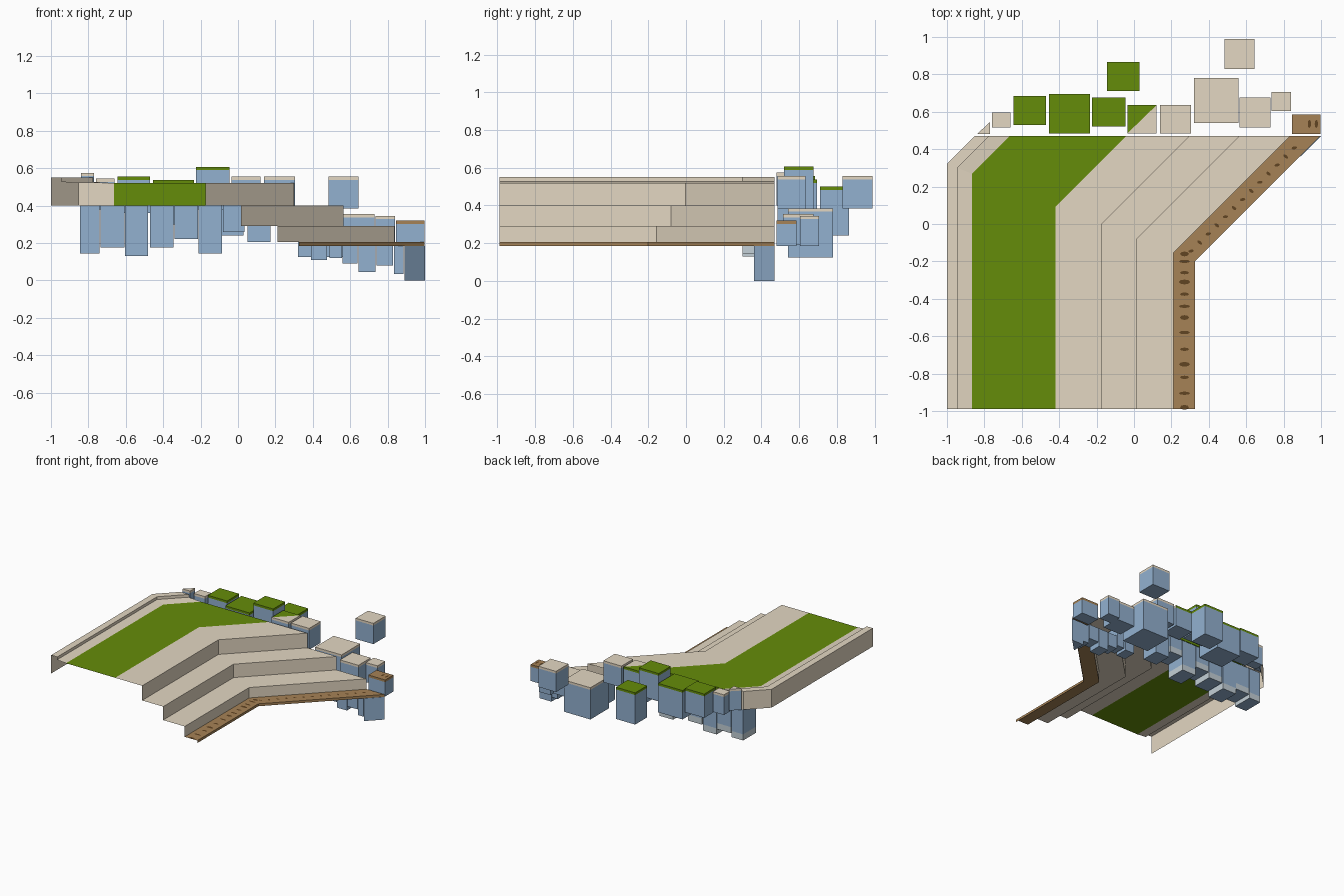
import bpy, bmesh, math

if "Cube" in bpy.data.objects:
    bpy.data.objects.remove(bpy.data.objects["Cube"])


def mat(name, col):
    m = bpy.data.materials.new(name)
    m.diffuse_color = (*col, 1)
    m.use_nodes = True
    m.node_tree.nodes["Principled BSDF"].inputs["Base Color"].default_value = m.diffuse_color
    return m


STONE = mat("beige stone", (0.77, 0.68, 0.54))
GRASS = mat("grass green", (0.13, 0.265, 0.003))
DIRT = mat("brown dirt", (0.38, 0.225, 0.092))
PEBBLE = mat("dark brown", (0.12, 0.058, 0.016))
BLUE = mat("blue rock", (0.29, 0.44, 0.63))
PALE = mat("pale rock", (0.55, 0.63, 0.68))


def finish(name, bm, mats):
    me = bpy.data.meshes.new(name)
    bm.to_mesh(me)
    bm.free()
    ob = bpy.data.objects.new(name, me)
    bpy.context.collection.objects.link(ob)
    for m in mats:
        me.materials.append(m)
    return ob


def prism(bm, outline, z0, z1, index=0, lid=True, base=True):
    lo = [bm.verts.new((x, y, z0)) for x, y in outline]
    hi = [bm.verts.new((x, y, z1)) for x, y in outline]
    n = len(outline)
    faces = [bm.faces.new((lo[i], lo[(i + 1) % n], hi[(i + 1) % n], hi[i])) for i in range(n)]
    if base:
        faces.append(bm.faces.new(lo[::-1]))
    if lid:
        faces.append(bm.faces.new(hi))
    for f in faces:
        f.material_index = index
    return faces


def rect(x0, x1, y0, y1):
    return [(x0, y0), (x1, y0), (x1, y1), (x0, y1)]


# Terraced hillside: one profile swept straight, then turned 45 degrees
END, FRONT = 0.47, -0.99


def bend_y(x):
    return -0.073 - 0.395 * x


def end_x(x):
    return x + END - bend_y(x)


# x, z, and the colour of the strip that starts at this point
profile = [(-1, .40, 0), (-1, .55, 0), (-.945, .55, 0), (-.945, .527, 0), (-.865, .52, 1),
           (-.42, .52, 0), (-.175, .52, 0), (-.175, .40, 0), (.015, .40, 0), (.015, .29, 0),
           (.21, .29, 0), (.21, .205, 2), (.325, .205, 2), (.325, .185, 2)]
bm = bmesh.new()
rows = [[bm.verts.new(p) for p in ((x, FRONT, z), (x, bend_y(x), z), (end_x(x), END, z))]
        for x, z, c in profile]
for i in range(len(rows) - 1):
    for j in range(2):
        f = bm.faces.new((rows[i][j], rows[i + 1][j], rows[i + 1][j + 1], rows[i][j + 1]))
        f.material_index = profile[i][2]
finish("terraced_hillside", bm, [STONE, GRASS, DIRT])

# Wall closing the back end of the plateau
bm = bmesh.new()
for i in range(1, 6):
    (xa, za, c), (xb, zb, _) = profile[i], profile[i + 1]
    if xa == xb:
        continue
    a, b = end_x(xa), end_x(xb)
    f = bm.faces.new([bm.verts.new(p) for p in
                      ((b, END, .4), (a, END, .4), (a, END, za), (b, END, zb))])
    f.material_index = c
finish("plateau_back_wall", bm, [STONE, GRASS])


# Dark spots lying on the dirt path
def spot(bm, x, y, z, rx, ry, turn=0):
    pts = []
    for k in range(8):
        a = math.tau * k / 8
        u, v = rx * math.cos(a), ry * math.sin(a)
        pts.append(bm.verts.new((x + u * math.cos(turn) - v * math.sin(turn),
                                 y + u * math.sin(turn) + v * math.cos(turn), z)))
    bm.faces.new(pts)


bm = bmesh.new()
for i, y in enumerate((-.16, -.2, -.26, -.31, -.375, -.44, -.5, -.58, -.67, -.75, -.82, -.905, -.98)):
    spot(bm, .27, y, .207, .024 + .006 * (i % 2), .009 + .004 * (i % 3 == 0))
for i in range(13):
    t = .035 + i * .046
    spot(bm, .27 + t, -.18 + t, .207, .015, .008, math.radians(-40 if i % 2 else 10))
for x in (.938, .975):
    spot(bm, x, .535, .322, .009, .022)
finish("path_spots", bm, [PEBBLE])


# Floating blocks behind the hillside: blue body with a thin coloured cap
def block(name, outline, z0, z1, cap):
    bm = bmesh.new()
    prism(bm, outline, z0, z1 - .018, 0, lid=False)
    prism(bm, outline, z1 - .018, z1, 1, base=False)
    finish(name, bm, [BLUE, cap])


block("corner_block", [(-.84, .48), (-.77, .48), (-.77, .545)], .40, .575, STONE)
blocks = [(-.76, -.66, .515, .595, .38, .545, STONE),
          (-.645, -.47, .53, .685, .36, .555, GRASS),
          (-.455, -.235, .485, .695, .30, .537, GRASS),
          (-.225, -.045, .52, .675, .38, .607, GRASS),
          (-.145, .03, .71, .865, .24, .50, GRASS),
          (.14, .305, .485, .635, .38, .555, STONE),
          (.32, .56, .54, .78, .125, .385, STONE),
          (.565, .73, .515, .675, .19, .355, STONE),
          (.735, .84, .605, .705, .185, .345, STONE),
          (.845, .998, .48, .585, .185, .32, DIRT),
          (.485, .645, .83, .99, .385, .555, STONE)]
for i, (x0, x1, y0, y1, z0, z1, cap) in enumerate(blocks):
    block(f"floating_block_{i + 1}", rect(x0, x1, y0, y1), z0, z1, cap)

# Block whose top is split diagonally between grass and stone
bm = bmesh.new()
sq = rect(-.035, .12, .485, .635)
prism(bm, sq, .38, .537, 0, lid=False)
prism(bm, [sq[0], sq[1], sq[2]], .537, .555, 1, base=False)
prism(bm, [sq[0], sq[2], sq[3]], .537, .555, 2, base=False)
finish("half_grass_block", bm, [BLUE, STONE, GRASS])

# Rock columns hanging below the back end of the hillside
# x range, bottom, top, front
columns = [(-.845, -.74, .145, .40, .30), (-.735, -.608, .175, .40, .30),
           (-.605, -.48, .13, .40, .30), (-.47, -.345, .175, .40, .30),
           (-.34, -.215, .22, .40, .30), (-.21, -.085, .145, .40, .30),
           (-.08, .035, .26, .40, .30), (.05, .175, .205, .40, .32),
           (.39, .475, .11, .28, .36), (.49, .555, .12, .28, .36),
           (.56, .64, .09, .20, .36), (.645, .735, .045, .20, .36),
           (.74, .83, .08, .20, .36), (.835, .885, .035, .185, .36)]
for i, (x0, x1, z0, z1, y0) in enumerate(columns):
    bm = bmesh.new()
    outline = rect(x0, x1, y0, .467)
    if y0 < .31:
        # pale foot on every side but the front
        foot = prism(bm, outline, z0, z0 + .05, 1, lid=False)
        foot[0].material_index = foot[-1].material_index = 0
        prism(bm, outline, z0 + .05, z1, base=False)
    else:
        prism(bm, outline, z0, z1)
    finish(f"hanging_column_{i + 1}", bm, [BLUE, PALE])

# Wedge column tucked under the diagonal edge of the path
bm = bmesh.new()
prism(bm, [(.89, .36), (1, .47), (.89, .47)], 0, .185)
finish("hanging_wedge", bm, [BLUE])
